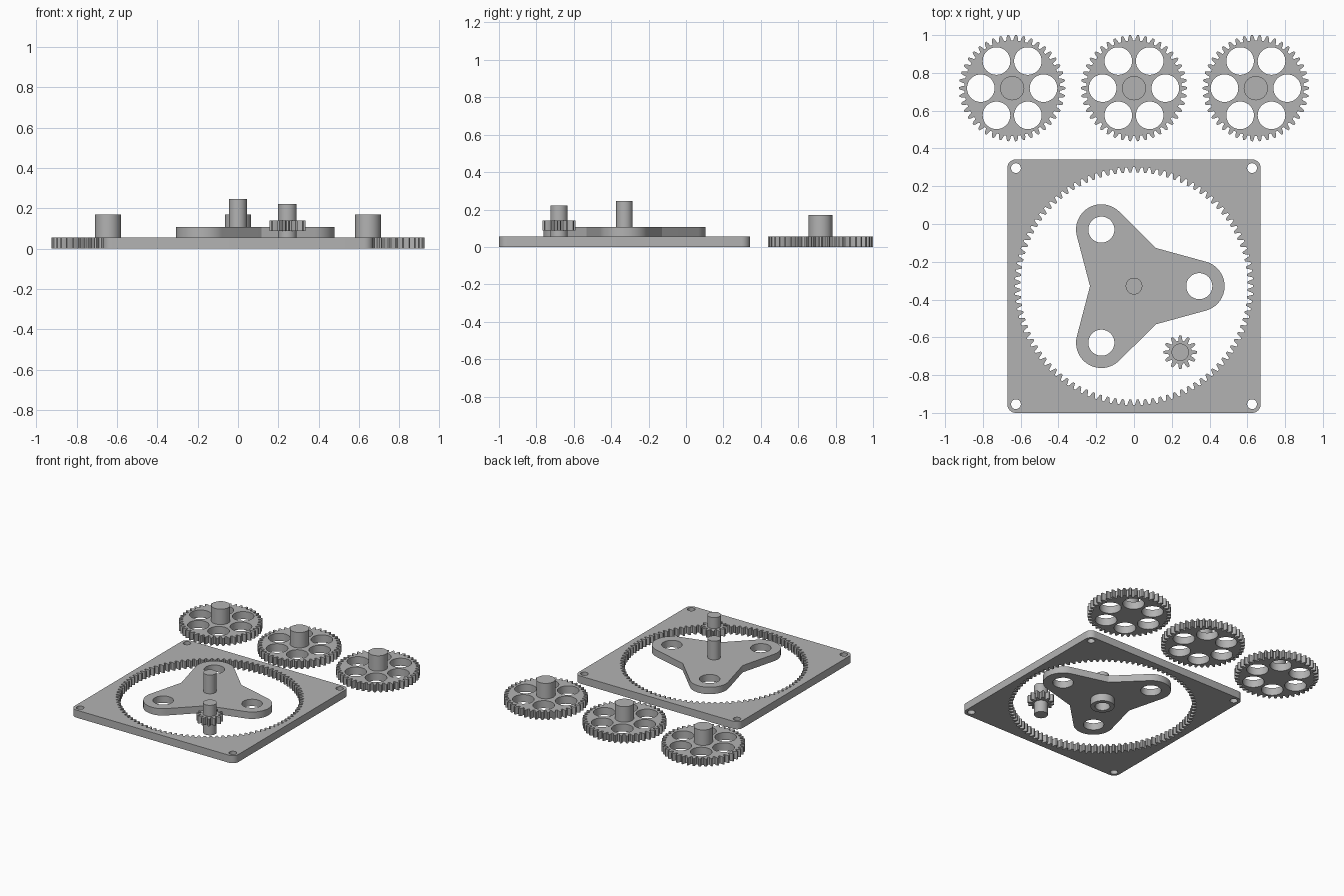
import bpy, bmesh, math
from math import pi, cos, sin
from mathutils import Vector

if "Cube" in bpy.data.objects:
    bpy.data.objects.remove(bpy.data.objects["Cube"])

grey = bpy.data.materials.new("plain_grey")
grey.diffuse_color = (0.45, 0.45, 0.45, 1)
grey.use_nodes = True
grey.node_tree.nodes["Principled BSDF"].inputs["Base Color"].default_value = grey.diffuse_color

MODULE = 0.0128          # tooth size shared by all meshing gears
RING_Y = -0.329          # centre of ring and carrier
PLATE_T = 0.056          # thickness of ring plate and planet gears


def circle(x, y, r, n=48):
    return [(x + r * cos(2 * pi * i / n), y + r * sin(2 * pi * i / n)) for i in range(n)]


def arc(x, y, r, a0, a1, n):
    return [(x + r * cos(a0 + (a1 - a0) * i / n), y + r * sin(a0 + (a1 - a0) * i / n))
            for i in range(n + 1)]


def gear_outline(teeth, internal=False):
    """Closed tooth profile; internal gears have the teeth pointing inward."""
    pitch = MODULE * teeth / 2
    low, high = (1.0, 1.25) if internal else (1.25, 1.0)
    # (angle as a fraction of one tooth, radius) across one tooth
    gap, tip = (0.36, 0.12) if internal else (0.34, 0.11)
    steps = [(-gap, pitch - low * MODULE), (-0.25, pitch),
             (-tip, pitch + high * MODULE), (tip, pitch + high * MODULE),
             (0.25, pitch), (gap, pitch - low * MODULE)]
    return [(r * cos(2 * pi * (k + f) / teeth), r * sin(2 * pi * (k + f) / teeth))
            for k in range(teeth) for f, r in steps]


def extrude(name, loops, z0, z1, at=(0, 0)):
    """Solid plate from an outer loop plus any number of hole loops."""
    cu = bpy.data.curves.new(name + "_profile", 'CURVE')
    cu.dimensions, cu.fill_mode, cu.extrude = '2D', 'BOTH', (z1 - z0) / 2
    for loop in loops:
        sp = cu.splines.new('POLY')
        sp.points.add(len(loop) - 1)
        for p, (x, y) in zip(sp.points, loop):
            p.co = (x, y, 0, 1)
        sp.use_cyclic_u = True
    tmp = bpy.data.objects.new(name + "_profile", cu)
    bpy.context.collection.objects.link(tmp)
    bpy.context.view_layer.update()
    dg = bpy.context.evaluated_depsgraph_get()
    me = bpy.data.meshes.new_from_object(tmp.evaluated_get(dg))
    bpy.data.objects.remove(tmp)
    bpy.data.curves.remove(cu)
    bm = bmesh.new()
    bm.from_mesh(me)
    bmesh.ops.remove_doubles(bm, verts=bm.verts, dist=1e-5)
    bmesh.ops.recalc_face_normals(bm, faces=bm.faces)
    bmesh.ops.translate(bm, verts=bm.verts, vec=(0, 0, (z0 + z1) / 2))
    bm.to_mesh(me)
    bm.free()
    me.name = name
    me.materials.clear()
    me.materials.append(grey)
    ob = bpy.data.objects.new(name, me)
    ob.location = (at[0], at[1], 0)
    bpy.context.collection.objects.link(ob)
    bpy.ops.object.select_all(action='DESELECT')
    ob.select_set(True)
    bpy.context.view_layer.objects.active = ob
    bpy.ops.object.shade_smooth_by_angle(angle=math.radians(20))
    return ob


# Square plate with internal ring gear and four screw holes
c, rc = 0.625, 0.046
quads = [(c, c), (-c, c), (-c, -c), (c, -c)]
outer = [p for i, (x, y) in enumerate(quads)
         for p in arc(x, y, rc, i * pi / 2, (i + 1) * pi / 2, 8)]
screws = [circle(x, y, 0.026, 24) for x, y in quads]
extrude("ring_gear_plate", [outer, gear_outline(96, True)] + screws, 0, PLATE_T, (0, RING_Y))

# Three planet gears with lightening holes and axles
holes = [circle(0.166 * cos(k * pi / 3), 0.166 * sin(k * pi / 3), 0.073) for k in range(6)]
for i, x in enumerate((-0.645, 0, 0.645)):
    extrude(f"planet_gear_{i + 1}", [gear_outline(42)] + holes, 0, PLATE_T, (x, 0.719))
    extrude(f"planet_axle_{i + 1}", [circle(0, 0, 0.064)], PLATE_T, 0.17, (x, 0.719))

# Three-armed carrier: round bosses joined by tangents to the waist points
ARM, BOSS, WAIST = 0.3456, 0.134, 0.233
outline, bores = [], []
for k in range(3):
    a = k * 2 * pi / 3
    centre = Vector((ARM * cos(a), ARM * sin(a)))
    waist = Vector((WAIST * cos(a + pi / 3), WAIST * sin(a + pi / 3)))
    to_waist = waist - centre
    tangent = math.atan2(to_waist.y, to_waist.x) - math.acos(BOSS / to_waist.length)
    half = (tangent - a) % (2 * pi)
    outline += arc(centre.x, centre.y, BOSS, a - half, a + half, 32)
    outline.append(tuple(waist))
    bores.append(circle(centre.x, centre.y, 0.069))
extrude("carrier", [outline] + bores, PLATE_T, 0.107, (0, RING_Y))
extrude("carrier_pin", [circle(0, 0, 0.044)], 0.107, 0.246, (0, RING_Y))
extrude("carrier_socket", [circle(0, 0, 0.08), circle(0, 0, 0.05)], 0, PLATE_T, (0, RING_Y))

# Small sun gear on its shaft
SUN = (0.245, -0.679)
extrude("sun_gear", [gear_outline(12)], 0.087, 0.14, SUN)
extrude("sun_shaft_lower", [circle(0, 0, 0.046)], 0, 0.087, SUN)
extrude("sun_shaft_upper", [circle(0, 0, 0.046)], 0.14, 0.222, SUN)
